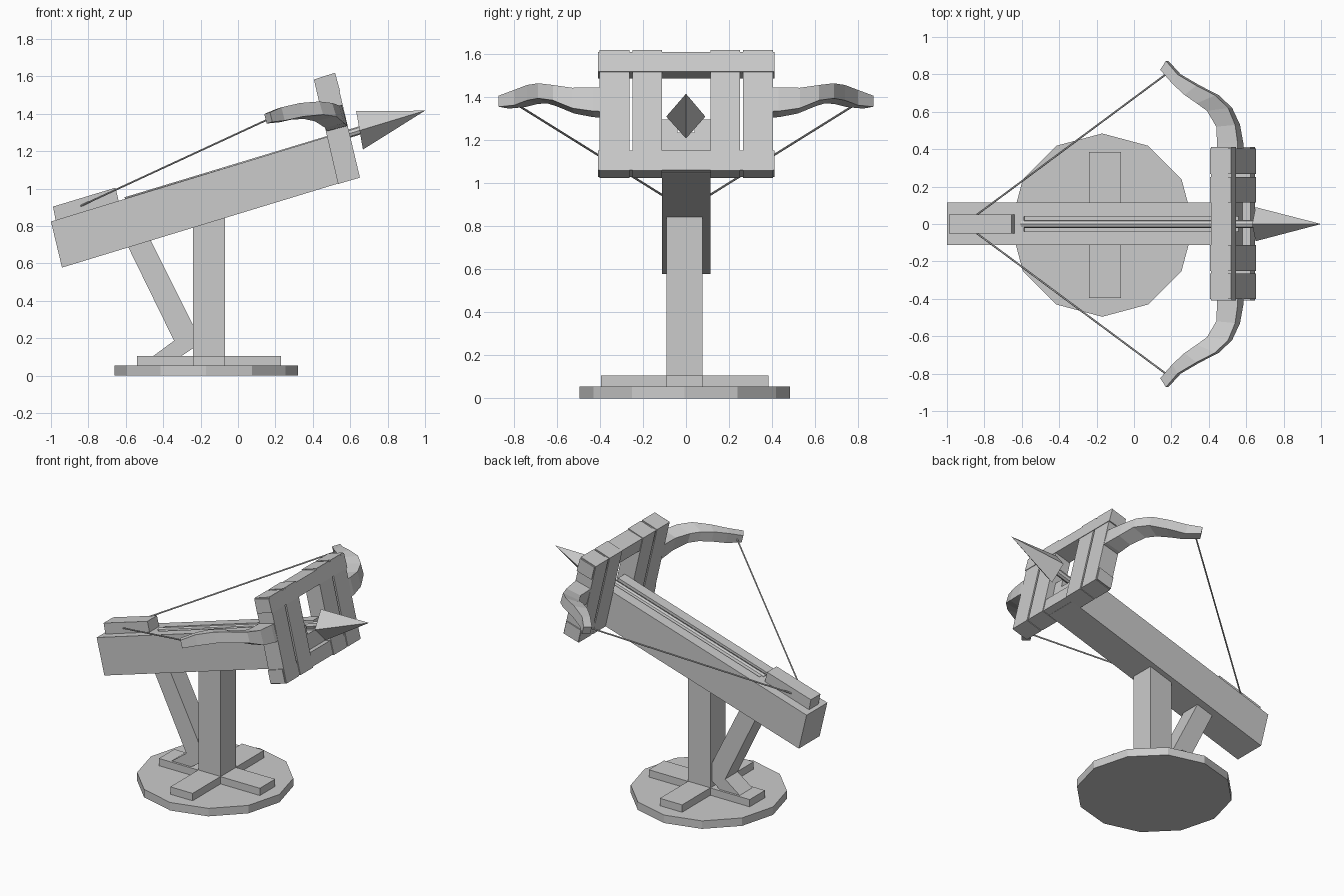
import bpy, bmesh, math
from mathutils import Vector

if "Cube" in bpy.data.objects:
    bpy.data.objects.remove(bpy.data.objects["Cube"])


def make(name, verts, faces):
    me = bpy.data.meshes.new(name)
    me.from_pydata(verts, [], faces)
    bm = bmesh.new()
    bm.from_mesh(me)
    bmesh.ops.recalc_face_normals(bm, faces=bm.faces)
    bm.to_mesh(me)
    bm.free()
    ob = bpy.data.objects.new(name, me)
    bpy.context.collection.objects.link(ob)
    return ob


def loft(name, rings):
    """Skin a list of equal rings and cap both ends."""
    n = len(rings[0])
    verts = [p for r in rings for p in r]
    faces = [(k * n + i, k * n + (i + 1) % n, (k + 1) * n + (i + 1) % n, (k + 1) * n + i)
             for k in range(len(rings) - 1) for i in range(n)]
    faces += [tuple(range(n)), tuple(range(len(verts) - n, len(verts)))]
    return make(name, verts, faces)


def prism(name, pts, y0, y1):
    """Side profile (x, z) extruded across y."""
    return loft(name, [[(x, y, z) for x, z in pts] for y in (y0, y1)])


def box(name, x0, x1, y0, y1, z0, z1):
    return prism(name, [(x0, z0), (x1, z0), (x1, z1), (x0, z1)], y0, y1)


def rod(name, a, b, r, n):
    a, b = Vector(a), Vector(b)
    q = (b - a).to_track_quat('Z', 'Y')
    ring = [q @ Vector((r * math.cos(t), r * math.sin(t), 0))
            for t in (math.tau * i / n for i in range(n))]
    return loft(name, [[c + p for p in ring] for c in (a, b)])


# Base: twelve-sided disc, cross of planks, column
cx, cy = -0.17, -0.006
rod("base_disc", (cx, cy, 0), (cx, cy, 0.055), 0.49, 12)
box("base_plank_long", -0.54, 0.23, -0.09, 0.077, 0.05, 0.105)
box("base_plank_cross", -0.24, -0.07, -0.395, 0.385, 0.05, 0.106)
box("column", -0.24, -0.07, -0.09, 0.077, 0.05, 0.9)

# Rear brace and its foot
prism("brace", [(-0.637, 0.79), (-0.342, 0.187), (-0.235, 0.24), (-0.235, 0.26), (-0.5, 0.79)],
      -0.075, 0.062)
prism("brace_foot", [(-0.46, 0.1), (-0.342, 0.187), (-0.235, 0.24), (-0.235, 0.15), (-0.31, 0.1)],
      -0.075, 0.062)

# Main beam with a groove for the bolt
beam = prism("beam", [(-1, 0.824), (-0.941, 0.578), (0.6, 1.047), (0.546, 1.298)], -0.112, 0.114)
cutter = prism("groove_cutter", [(-0.6, 1.1), (-0.585, 0.888), (0.7, 1.279), (0.7, 1.5)], -0.04, 0.04)
cutter.hide_render = True
cutter.hide_set(True)
cut = beam.modifiers.new("groove", 'BOOLEAN')
cut.operation = 'DIFFERENCE'
cut.object = cutter

# Trigger block
prism("trigger_block", [(-0.989, 0.904), (-0.973, 0.82), (-0.636, 0.925), (-0.655, 1.005)], -0.052, 0.052)

# Bow frame: four posts and two crossbars
post = [(0.406, 1.583), (0.519, 1.62), (0.652, 1.059), (0.535, 1.025)]
for i, y in enumerate((-0.402, -0.25, 0.114, 0.266)):
    prism("frame_post_%d" % i, post, y, y + 0.138)
prism("frame_top_bar", [(0.411, 1.58), (0.521, 1.612), (0.546, 1.52), (0.433, 1.488)], -0.41, 0.412)
prism("frame_bottom_bar", [(0.514, 1.118), (0.624, 1.152), (0.646, 1.062), (0.535, 1.03)], -0.41, 0.412)

# Bow arm sections: inner x, y, outer x, y, bottom z, top z
sections = [
    (0.444, 0.30, 0.587, 0.30, 1.305, 1.447),
    (0.444, 0.43, 0.585, 0.43, 1.308, 1.447),
    (0.440, 0.52, 0.567, 0.53, 1.325, 1.445),
    (0.390, 0.605, 0.525, 0.62, 1.360, 1.458),
    (0.335, 0.645, 0.455, 0.688, 1.372, 1.466),
    (0.270, 0.69, 0.353, 0.740, 1.370, 1.458),
    (0.205, 0.75, 0.250, 0.80, 1.355, 1.435),
    (0.140, 0.825, 0.184, 0.872, 1.348, 1.408),
]
for side, s in (("left", 1), ("right", -1)):
    rings = []
    for xi, yi, xo, yo, zb, zt in sections:
        d = 0.22 * (zt - zb)
        k = 0.2 * (xo - xi)
        rings.append([(xi, s * yi, zt - k), (xo - d, s * yo, zt),
                      (xo, s * yo, zb + k), (xi + d, s * yi, zb)])
    loft("bow_arm_" + side, rings)
    # Bowstring half
    rod("bowstring_" + side, (0.17, s * 0.80, 1.375), (-0.84, s * 0.05, 0.908), 0.005, 6)

# Bolt: shaft in the groove and four-sided head
rod("bolt_shaft", (-0.6, 0, 0.933), (0.68, 0, 1.32), 0.022, 8)
head = [(0.632, 0, 1.414), (0.65, 0.09, 1.311), (0.668, 0, 1.209), (0.65, -0.092, 1.311), (1.0, 0, 1.417)]
make("bolt_head", head, [(0, 1, 2, 3), (0, 1, 4), (1, 2, 4), (2, 3, 4), (3, 0, 4)])
